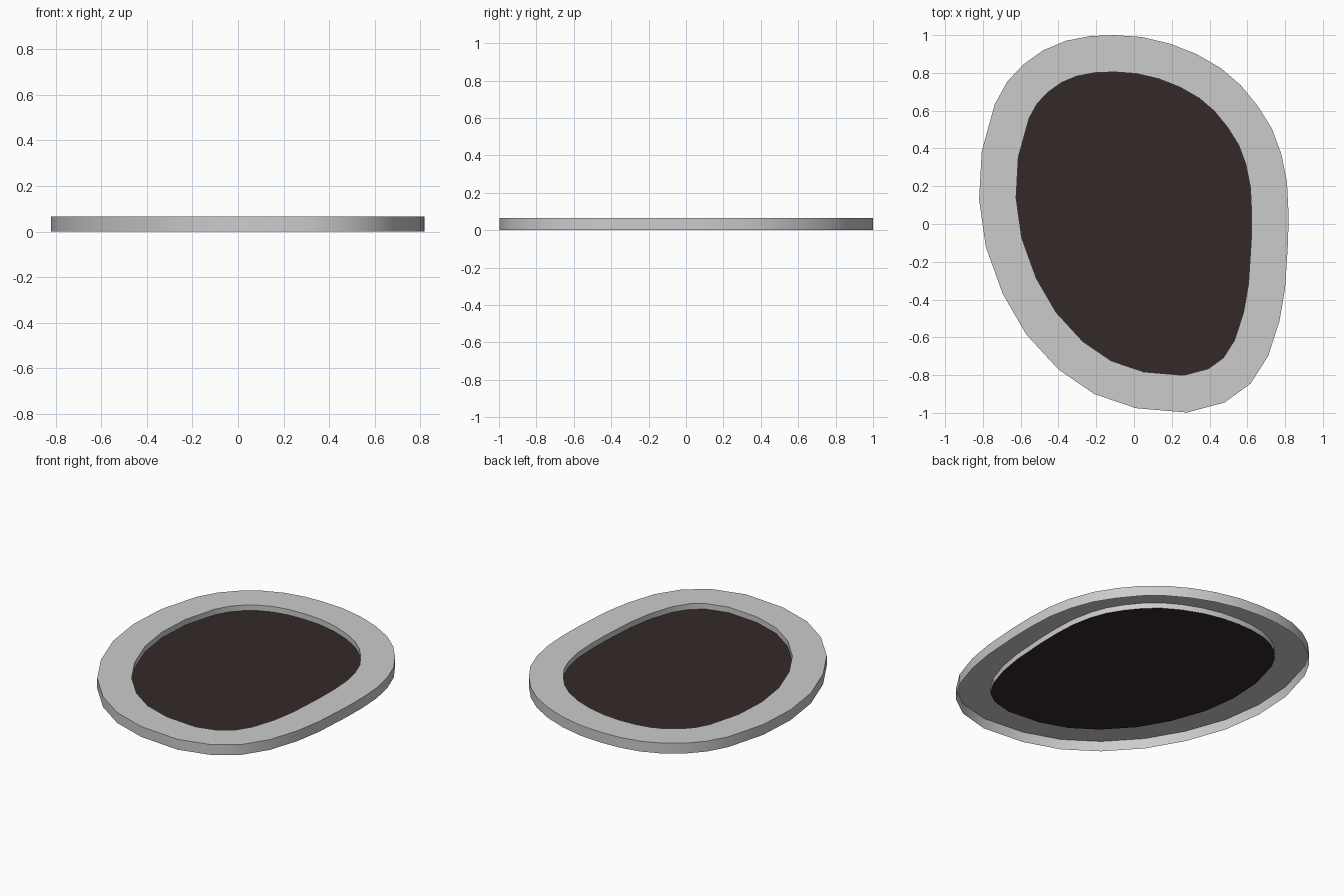
import bpy, bmesh
from mathutils import Vector

if "Cube" in bpy.data.objects:
    bpy.data.objects.remove(bpy.data.objects["Cube"])

HEIGHT, PANEL_Z, WIDTH = 0.065, 0.03, 0.195

# Outer outline, clockwise seen from above
OUTLINE = [
    (-0.10, 1.00), (0.04, 0.99), (0.19, 0.955), (0.33, 0.90), (0.46, 0.825),
    (0.565, 0.735), (0.655, 0.625), (0.73, 0.505), (0.78, 0.37), (0.81, 0.22),
    (0.818, 0.06), (0.816, -0.09), (0.80, -0.34), (0.77, -0.515), (0.71, -0.70),
    (0.617, -0.845), (0.48, -0.945), (0.28, -0.998), (0.01, -0.975),
    (-0.21, -0.90), (-0.40, -0.77), (-0.57, -0.585), (-0.695, -0.37),
    (-0.785, -0.12), (-0.82, 0.13), (-0.806, 0.385), (-0.737, 0.635),
    (-0.67, 0.755), (-0.585, 0.845), (-0.48, 0.92), (-0.36, 0.97), (-0.23, 0.995)]
outer = [Vector(p) for p in OUTLINE]
n = len(outer)


def inset(points, dist):
    """Mitred inward offset of a clockwise outline."""
    result = []
    for i, p in enumerate(points):
        a = (p - points[i - 1]).normalized()
        b = (points[(i + 1) % n] - p).normalized()
        na, nb = Vector((a.y, -a.x)), Vector((b.y, -b.x))
        result.append(p + (na + nb) * dist / (1 + na.dot(nb)))
    return result


def finish(name, bm):
    mesh = bpy.data.meshes.new(name)
    bm.to_mesh(mesh)
    bm.free()
    obj = bpy.data.objects.new(name, mesh)
    bpy.context.collection.objects.link(obj)
    return obj


inner = inset(outer, WIDTH)

# Rim shell, open underneath: outer wall, top face, short inner wall
bm = bmesh.new()
rings = [[bm.verts.new((p.x, p.y, z)) for p in pts]
         for pts, z in ((outer, 0), (outer, HEIGHT), (inner, HEIGHT), (inner, PANEL_Z))]
for r, s in zip(rings, rings[1:]):
    for i in range(n):
        j = (i + 1) % n
        bm.faces.new((r[j], r[i], s[i], s[j]))  # normals point out, up and in
rim = finish("rim", bm)
bpy.context.view_layer.objects.active = rim
rim.select_set(True)
bpy.ops.object.shade_smooth_by_angle()

# Dark flat panel closing the foot of the inner wall
bm = bmesh.new()
bm.faces.new([bm.verts.new((p.x, p.y, PANEL_Z)) for p in reversed(inner)])
panel = finish("panel", bm)
mat = bpy.data.materials.new("dark_brown")
mat.diffuse_color = (0.034, 0.023, 0.022, 1)
mat.use_nodes = True
mat.node_tree.nodes["Principled BSDF"].inputs["Base Color"].default_value = mat.diffuse_color
panel.data.materials.append(mat)
